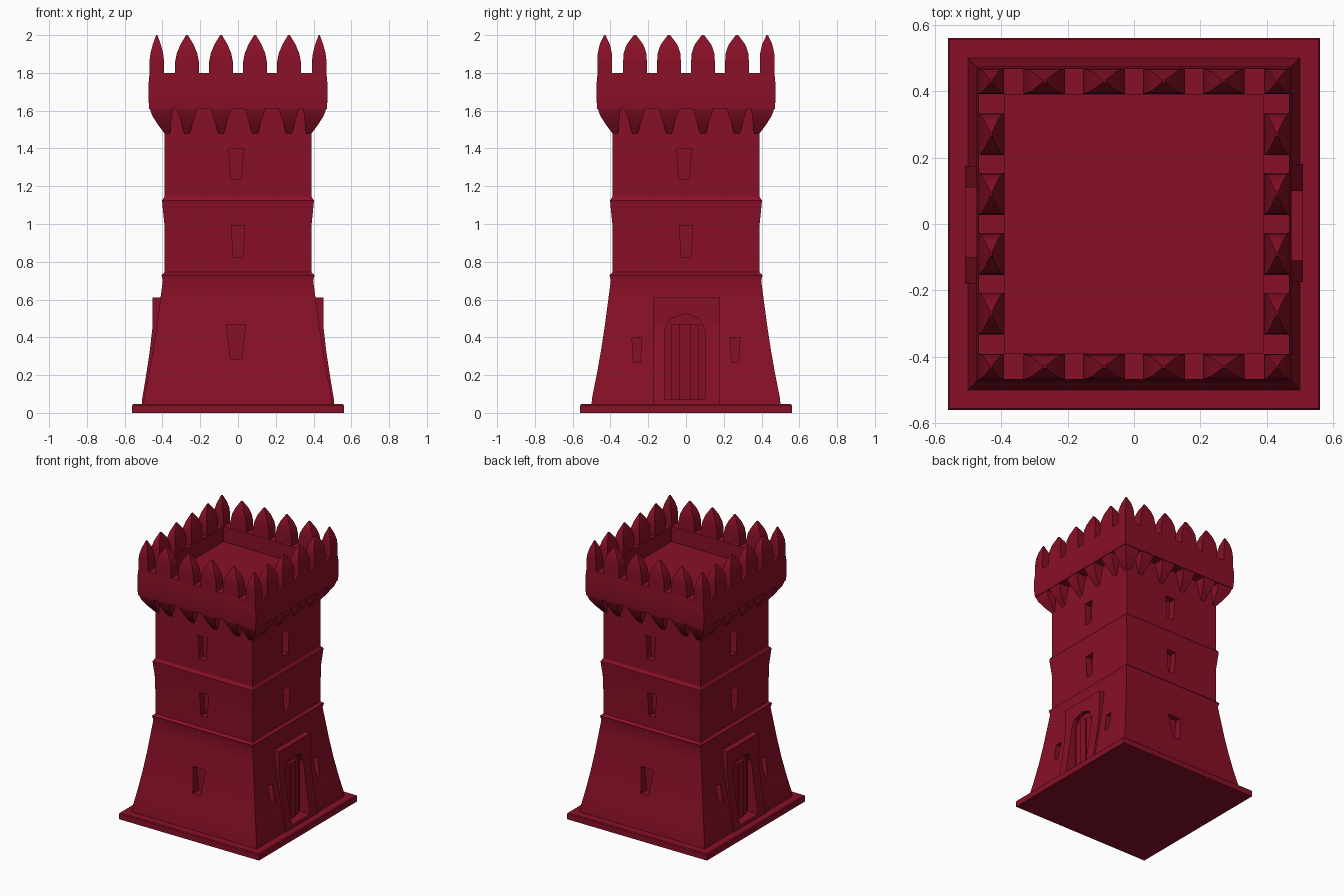
import bpy, bmesh, math
from mathutils import Matrix

if "Cube" in bpy.data.objects:
    bpy.data.objects.remove(bpy.data.objects["Cube"])

red = bpy.data.materials.new("dark crimson")
red.diffuse_color = (0.25, 0.005, 0.02, 1)
red.use_nodes = True
red.node_tree.nodes["Principled BSDF"].inputs["Base Color"].default_value = red.diffuse_color


def make(name, bm, smooth=None):
    """Turn a bmesh into a coloured object."""
    bmesh.ops.recalc_face_normals(bm, faces=bm.faces[:])
    me = bpy.data.meshes.new(name)
    bm.to_mesh(me)
    bm.free()
    me.materials.append(red)
    ob = bpy.data.objects.new(name, me)
    bpy.context.collection.objects.link(ob)
    if smooth:
        shade(ob, smooth)
    return ob


def shade(ob, angle):
    bpy.ops.object.select_all(action='DESELECT')
    ob.select_set(True)
    bpy.context.view_layer.objects.active = ob
    bpy.ops.object.shade_smooth_by_angle(angle=math.radians(angle))


def loft(bm, sections):
    """Skin equal-length rings of points, closing both ends."""
    rings = [[bm.verts.new(p) for p in s] for s in sections]
    n = len(rings[0])
    for a, b in zip(rings, rings[1:]):
        for i in range(n):
            j = (i + 1) % n
            bm.faces.new((a[i], a[j], b[j], b[i]))
    bm.faces.new(rings[0])
    bm.faces.new(rings[-1])


def square(hx, hy, z, cx=0, cy=0):
    return [(cx - hx, cy - hy, z), (cx + hx, cy - hy, z),
            (cx + hx, cy + hy, z), (cx - hx, cy + hy, z)]


def tower(bm, profile):
    loft(bm, [square(r, r, z) for r, z in profile])


def turn(bm, side):
    """Rotate geometry built on the front to side 0-3 (front, right, back, left)."""
    bm.transform(Matrix.Rotation(side * math.pi / 2, 4, 'Z'))


def cut(ob, cutters):
    for c in cutters:
        m = ob.modifiers.new("cut", 'BOOLEAN')
        m.operation, m.solver, m.object = 'DIFFERENCE', 'EXACT', c
    dg = bpy.context.evaluated_depsgraph_get()
    me = bpy.data.meshes.new_from_object(ob.evaluated_get(dg))
    ob.modifiers.clear()
    ob.data = me


# base plate
bm = bmesh.new()
tower(bm, [(0.56, 0), (0.56, 0.04), (0.555, 0.046)])
make("base_plate", bm)

# tower body with flared foot and two ledges
bm = bmesh.new()
tower(bm, [(0.502, 0.03), (0.497, 0.08), (0.473, 0.2), (0.45, 0.33), (0.43, 0.46),
           (0.41, 0.61), (0.398, 0.70), (0.405, 0.73), (0.388, 0.745),
           (0.39, 1.0), (0.40, 1.10), (0.402, 1.125), (0.389, 1.145),
           (0.389, 1.45), (0.389, 1.64)])
body = make("tower_body", bm)


# cutters
def slit(side, u, z0, z1, wb, wt, d0):
    bm = bmesh.new()
    loft(bm, [[(u - w, -d0, z), (u + w, -d0, z), (u + w, -0.7, z), (u - w, -0.7, z)]
              for w, z in ((wb, z0), (wt, z1))])
    turn(bm, side)
    ob = make("window_cutter", bm)
    ob.hide_render = True
    return ob


def door_cutter(side):
    outline = [(-0.11, 0.07), (0.10, 0.07), (0.10, 0.44), (0.07, 0.50),
               (0.0, 0.525), (-0.08, 0.50), (-0.11, 0.44)]
    bm = bmesh.new()
    loft(bm, [[(u, -d, z) for u, z in outline] for d in (0.42, 0.7)])
    turn(bm, side)
    ob = make("door_cutter", bm)
    ob.hide_render = True
    return ob


windows, doors = [], []
for s in range(4):
    windows.append(slit(s, -0.01, 1.235, 1.40, 0.028, 0.038, 0.34))
    windows.append(slit(s, 0.0, 0.825, 0.99, 0.025, 0.036, 0.34))
    if s % 2 == 0:
        windows.append(slit(s, -0.01, 0.285, 0.465, 0.03, 0.05, 0.39))
    else:
        for u in (-0.26, 0.26):
            windows.append(slit(s, u, 0.27, 0.40, 0.018, 0.026, 0.40))
        doors.append(door_cutter(s))
cut(body, windows + doors)
shade(body, 25)

# door surrounds on the left and right sides
slab = [(0.38, 0.61), (0.452, 0.61), (0.452, 0.46), (0.468, 0.32),
        (0.488, 0.19), (0.508, 0.07), (0.51, 0.03), (0.38, 0.03)]
for s in (1, 3):
    bm = bmesh.new()
    loft(bm, [[(u, -d, z) for d, z in slab] for u in (-0.175, 0.18)])
    turn(bm, s)
    frame = make("door_surround", bm)
    cut(frame, doors)
    # door leaf with a raised middle strip
    bm = bmesh.new()
    for w, d in ((0.075, 0.435), (0.03, 0.443)):
        loft(bm, [square(w, 0.02, z, -0.005, -d + 0.02) for z in (0.07, 0.47)])
    turn(bm, s)
    make("door_leaf", bm)

# parapet: overhanging wall with a sunken roof floor
bm = bmesh.new()
tower(bm, [(0.37, 1.61), (0.47, 1.61), (0.474, 1.66), (0.474, 1.74), (0.468, 1.80),
           (0.39, 1.80), (0.39, 1.69)])
make("parapet", bm, 30)

# corbels under the parapet
bm = bmesh.new()
wedge = [(0.37, 1.615), (0.468, 1.615), (0.455, 1.575), (0.42, 1.52),
         (0.389, 1.48), (0.37, 1.48)]
for s in range(4):
    part = bmesh.new()
    for u in (-0.27, -0.09, 0.09, 0.27):
        loft(part, [[(u + k * (0.055 - 0.3 * (1.615 - z)), -d, z) for d, z in wedge]
                    for k in (-1, 1)])
    turn(part, s)
    me = bpy.data.meshes.new("tmp")
    part.to_mesh(me)
    part.free()
    bm.from_mesh(me)
    bpy.data.meshes.remove(me)
for sx in (-1, 1):
    for sy in (-1, 1):
        loft(bm, [[(sx * x, sy * y, z) for x, y in ((i, i), (o, i), (o, o), (i, o))]
                  for i, o, z in ((0.36, 0.39, 1.48), (0.355, 0.42, 1.52),
                                  (0.35, 0.455, 1.575), (0.345, 0.468, 1.615))])
make("corbels", bm, 30)


# pointed merlons
def merlon(bm, x, y, hx, hy):
    loft(bm, [square(hx * f, hy * g, z, x, y) for f, g, z in
              ((1, 1, 1.78), (1, 1, 1.86), (0.85, 0.95, 1.905),
               (0.55, 0.7, 1.95), (0.08, 0.1, 2.0))])


bm = bmesh.new()
for k in (-1, 1):
    for u in (-0.27, -0.09, 0.09, 0.27):
        merlon(bm, u, k * 0.43, 0.063, 0.038)
        merlon(bm, k * 0.43, u, 0.038, 0.063)
    for j in (-1, 1):
        merlon(bm, k * 0.43, j * 0.43, 0.039, 0.039)
make("merlons", bm, 40)

# remove helpers
for c in windows + doors:
    bpy.data.objects.remove(c)
